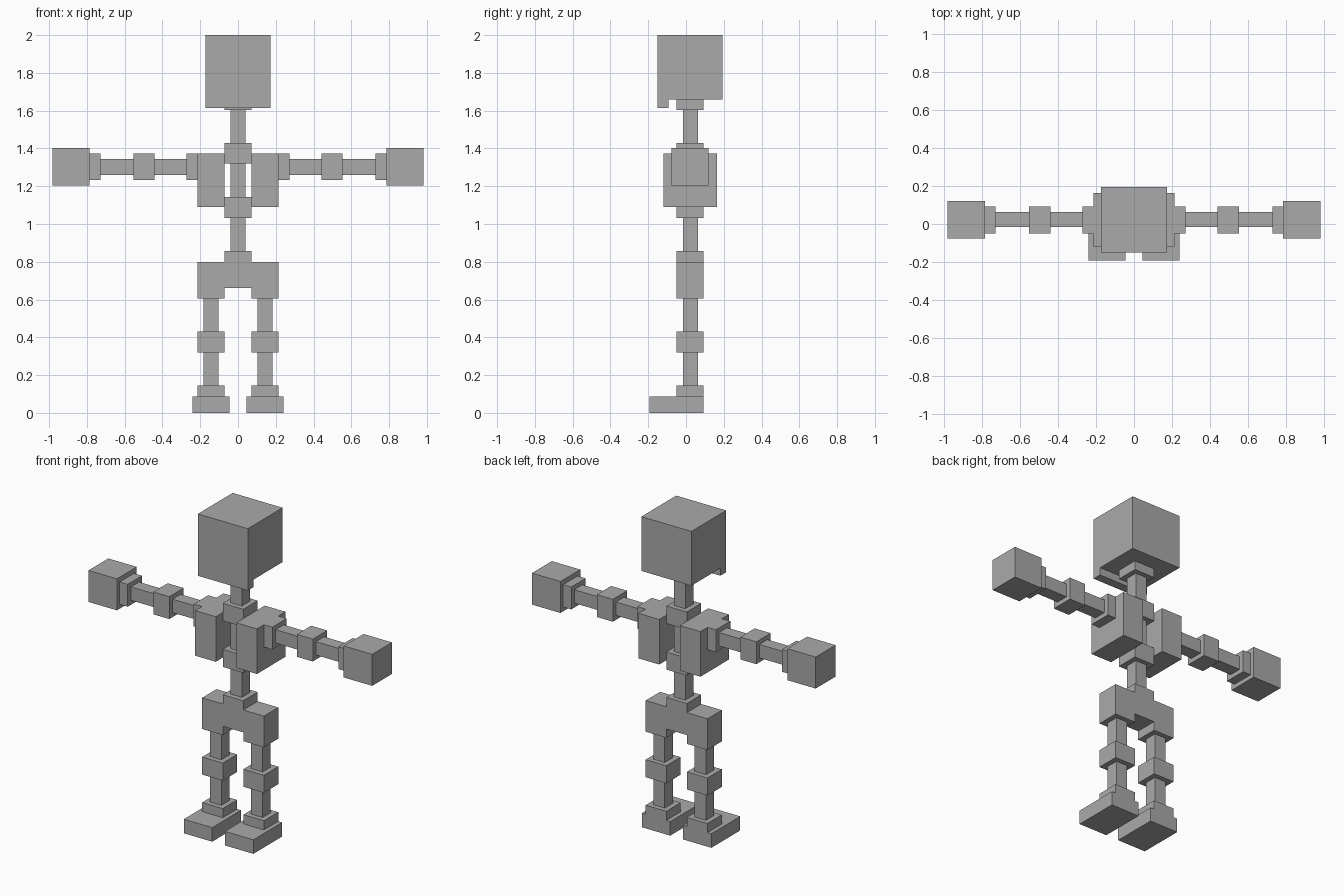
import bpy

if "Cube" in bpy.data.objects:
    bpy.data.objects.remove(bpy.data.objects["Cube"])

grey = bpy.data.materials.new("plain grey")
grey.diffuse_color = (0.4, 0.4, 0.4, 1)
grey.use_nodes = True
grey.node_tree.nodes["Principled BSDF"].inputs["Base Color"].default_value = grey.diffuse_color


def box(name, x, y, z):
    """Box spanning the given (low, high) range on each axis."""
    spans = (x, y, z)
    bpy.ops.mesh.primitive_cube_add(size=1, location=[(a + b) / 2 for a, b in spans])
    ob = bpy.context.object
    ob.name = name
    ob.scale = [b - a for a, b in spans]
    bpy.ops.object.transform_apply(location=False, rotation=False, scale=True)
    ob.data.materials.append(grey)
    return ob


def pair(name, x, y, z):
    """Matching boxes on both sides; x is given for the +x side."""
    box("left_" + name, x, y, z)
    box("right_" + name, (-x[1], -x[0]), y, z)


JOINT_Y = (-0.049, 0.093)   # depth of every joint block
BONE_Y = (-0.017, 0.063)    # depth of every limb bone
MID_JOINT = (-0.071, 0.071)
MID_BONE = (-0.039, 0.039)

# Head with a jaw lip along the front edge
box("head", (-0.173, 0.173), (-0.15, 0.194), (1.66, 2.0))
box("jaw", (-0.173, 0.173), (-0.15, -0.093), (1.613, 1.66))

# Neck and spine: bones between stacked joints
box("head_joint", MID_JOINT, JOINT_Y, (1.604, 1.66))
box("neck", MID_BONE, BONE_Y, (1.43, 1.604))
box("neck_joint", MID_JOINT, JOINT_Y, (1.32, 1.43))
box("upper_spine", MID_BONE, BONE_Y, (1.142, 1.32))
box("waist_joint", MID_JOINT, JOINT_Y, (1.032, 1.142))
box("lower_spine", MID_BONE, BONE_Y, (0.858, 1.032))

# Pelvis and hips
box("pelvis", MID_JOINT, JOINT_Y, (0.66, 0.858))
pair("hip", (0.071, 0.214), JOINT_Y, (0.605, 0.80))

# Rib blocks
pair("rib_block", (0.071, 0.214), (-0.118, 0.163), (1.09, 1.372))

# Arms
ARM_Z = (1.26, 1.344)
JOINT_Z = (1.232, 1.372)
pair("shoulder", (0.214, 0.272), JOINT_Y, JOINT_Z)
pair("upper_arm", (0.272, 0.441), BONE_Y, ARM_Z)
pair("elbow", (0.441, 0.552), JOINT_Y, JOINT_Z)
pair("forearm", (0.552, 0.729), BONE_Y, ARM_Z)
pair("wrist", (0.729, 0.785), JOINT_Y, JOINT_Z)
pair("hand", (0.785, 0.982), (-0.076, 0.12), (1.205, 1.402))

# Legs
LEG_JOINT = (0.071, 0.214)
LEG_BONE = (0.103, 0.182)
pair("thigh", LEG_BONE, BONE_Y, (0.43, 0.605))
pair("knee", LEG_JOINT, JOINT_Y, (0.32, 0.43))
pair("shin", LEG_BONE, BONE_Y, (0.145, 0.32))
pair("ankle", LEG_JOINT, JOINT_Y, (0.088, 0.145))
pair("foot", (0.044, 0.241), (-0.192, 0.093), (0.0, 0.088))
